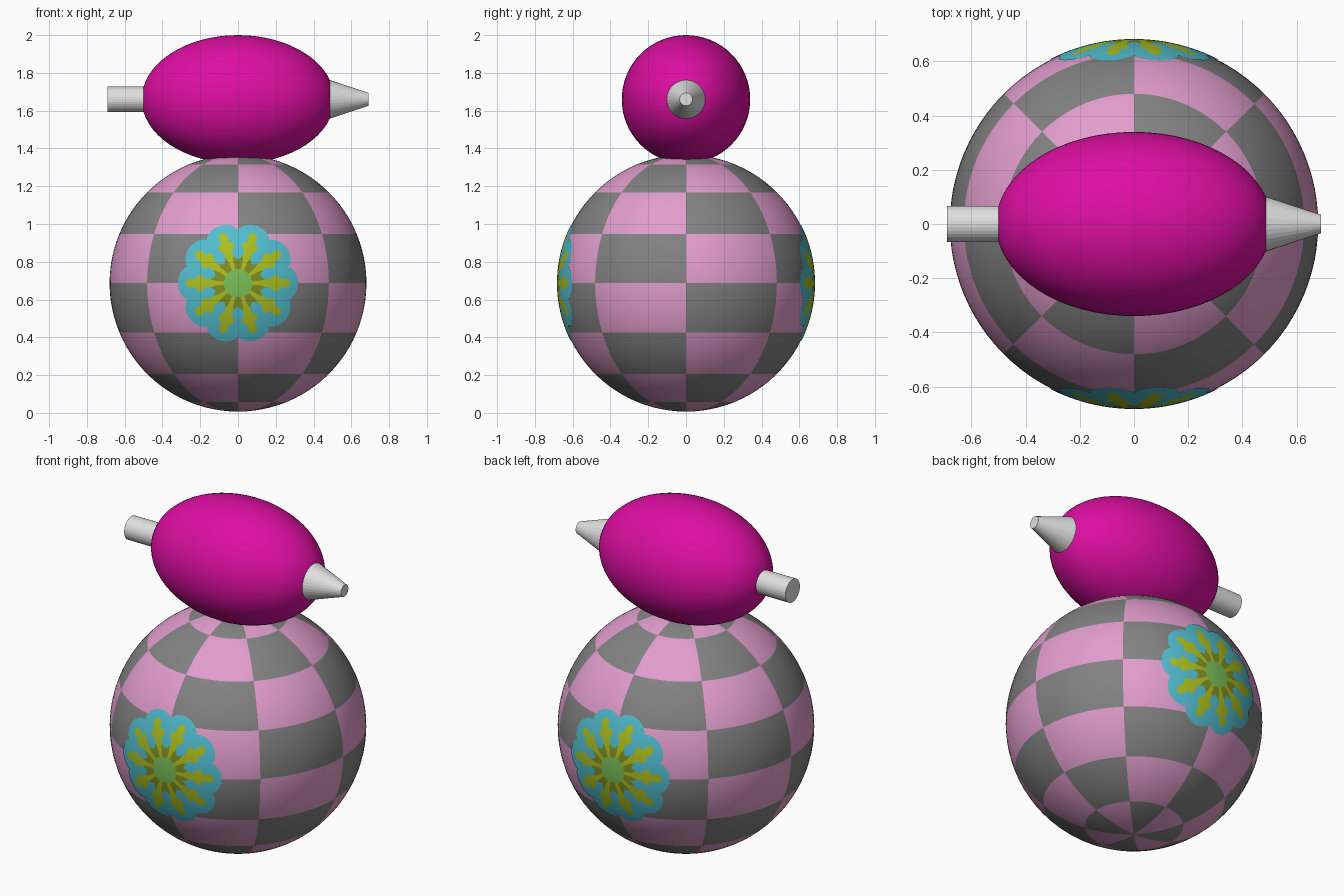
import bpy, bmesh, math

if "Cube" in bpy.data.objects:
    bpy.data.objects.remove(bpy.data.objects["Cube"])

R, CZ = 0.68, 0.687      # ball radius and centre height
BODY_Z = 1.66            # body axis height


def material(name, rgb):
    m = bpy.data.materials.new(name)
    lin = [(c / 255 / 12.92 if c < 11 else ((c / 255 + 0.055) / 1.055) ** 2.4) for c in rgb]
    m.diffuse_color = (*lin, 1)
    m.use_nodes = True
    m.node_tree.nodes["Principled BSDF"].inputs["Base Color"].default_value = m.diffuse_color
    return m


magenta = material("magenta", (222, 14, 162))
pink = material("pink", (226, 158, 205))
grey = material("grey", (130, 130, 130))
light = material("light_grey", (224, 224, 224))
cyan = material("cyan", (82, 190, 208))
yellow = material("yellow", (174, 192, 30))
olive = material("olive", (128, 144, 36))
green = material("green", (122, 192, 88))


def finish(name, bm, mats, smooth=True):
    me = bpy.data.meshes.new(name)
    bm.to_mesh(me)
    bm.free()
    for m in mats:
        me.materials.append(m)
    for p in me.polygons:
        p.use_smooth = smooth
    ob = bpy.data.objects.new(name, me)
    bpy.context.collection.objects.link(ob)
    return ob


# Chequered ball: 8 columns by 8 rows
bm = bmesh.new()
bmesh.ops.create_uvsphere(bm, u_segments=96, v_segments=48, radius=R)
for f in bm.faces:
    c = f.calc_center_median()
    col = math.floor(math.atan2(c.y, c.x) / (math.pi / 4))
    row = math.floor(math.asin(c.z / c.length) / (math.pi / 8))
    f.material_index = (col + row) % 2
ball = finish("ball", bm, [pink, grey])
ball.location = (0, 0, CZ)

# Egg-shaped body lying along x
bm = bmesh.new()
bmesh.ops.create_uvsphere(bm, u_segments=64, v_segments=32, radius=1)
for v in bm.verts:
    v.co.x, v.co.y, v.co.z = v.co.z * 0.51, v.co.y * 0.34, v.co.x * 0.34
bmesh.ops.recalc_face_normals(bm, faces=bm.faces[:])
body = finish("body", bm, [magenta])
body.location = (0, 0, BODY_Z)


# Tapered or straight tube between two x positions
def tube(name, x0, x1, r0, r1):
    bpy.ops.mesh.primitive_cone_add(vertices=32, radius1=r0, radius2=r1, depth=x1 - x0,
                                    location=((x0 + x1) / 2, 0, BODY_Z),
                                    rotation=(0, math.pi / 2, 0))
    ob = bpy.context.object
    ob.name = name
    ob.data.materials.append(light)


tube("rear_tube", -0.69, -0.46, 0.067, 0.067)
tube("front_nozzle", 0.487, 0.69, 0.102, 0.034)

# Half-width of a yellow stamen along its radius
STAMEN = [(0.07, 0.008), (0.12, 0.012), (0.15, 0.022), (0.17, 0.02), (0.19, 0.038),
          (0.215, 0.042), (0.225, 0.02), (0.26, 0.026), (0.272, 0.012), (0.28, 0.0)]


def stamen_width(r):
    for (a, wa), (b, wb) in zip(STAMEN, STAMEN[1:]):
        if a <= r <= b:
            return wa + (wb - wa) * (r - a) / (b - a)
    return 0


def flower_colour(r, t):
    step = math.pi / 5
    a = (t + step / 2) % step - step / 2      # angle from the petal axis
    if r < 0.075:
        return 3
    if abs(r * math.sin(a)) < stamen_width(r):
        return 1
    if r < 0.145 + 0.02 * math.cos(10 * t):
        return 2
    return 0


# Ten-petalled painted flower, a thin skin following the ball
def flower(name, side):
    bm = bmesh.new()
    n, m = 400, 48

    def vert(r, t):
        y = math.sqrt((R + 0.003) ** 2 - r * r)
        return bm.verts.new((side * r * math.cos(t), -side * y, CZ + r * math.sin(t)))

    def edge(t):
        return 0.278 + 0.04 * abs(math.cos(5 * t)) ** 0.6

    ang = [2 * math.pi * i / n for i in range(n)]
    rings = [[vert(edge(t) * j / m, t) for t in ang] for j in range(1, m + 1)]
    mid = vert(0, 0)
    for i in range(n):
        k = (i + 1) % n
        bm.faces.new((mid, rings[0][i], rings[0][k])).material_index = 3
        t = ang[i] + math.pi / n
        for j in range(m - 1):
            f = bm.faces.new((rings[j][i], rings[j + 1][i], rings[j + 1][k], rings[j][k]))
            f.material_index = flower_colour(edge(t) * (j + 1.5) / m, t)
    finish(name, bm, [cyan, yellow, olive, green])


flower("flower_front", 1)
flower("flower_back", -1)
